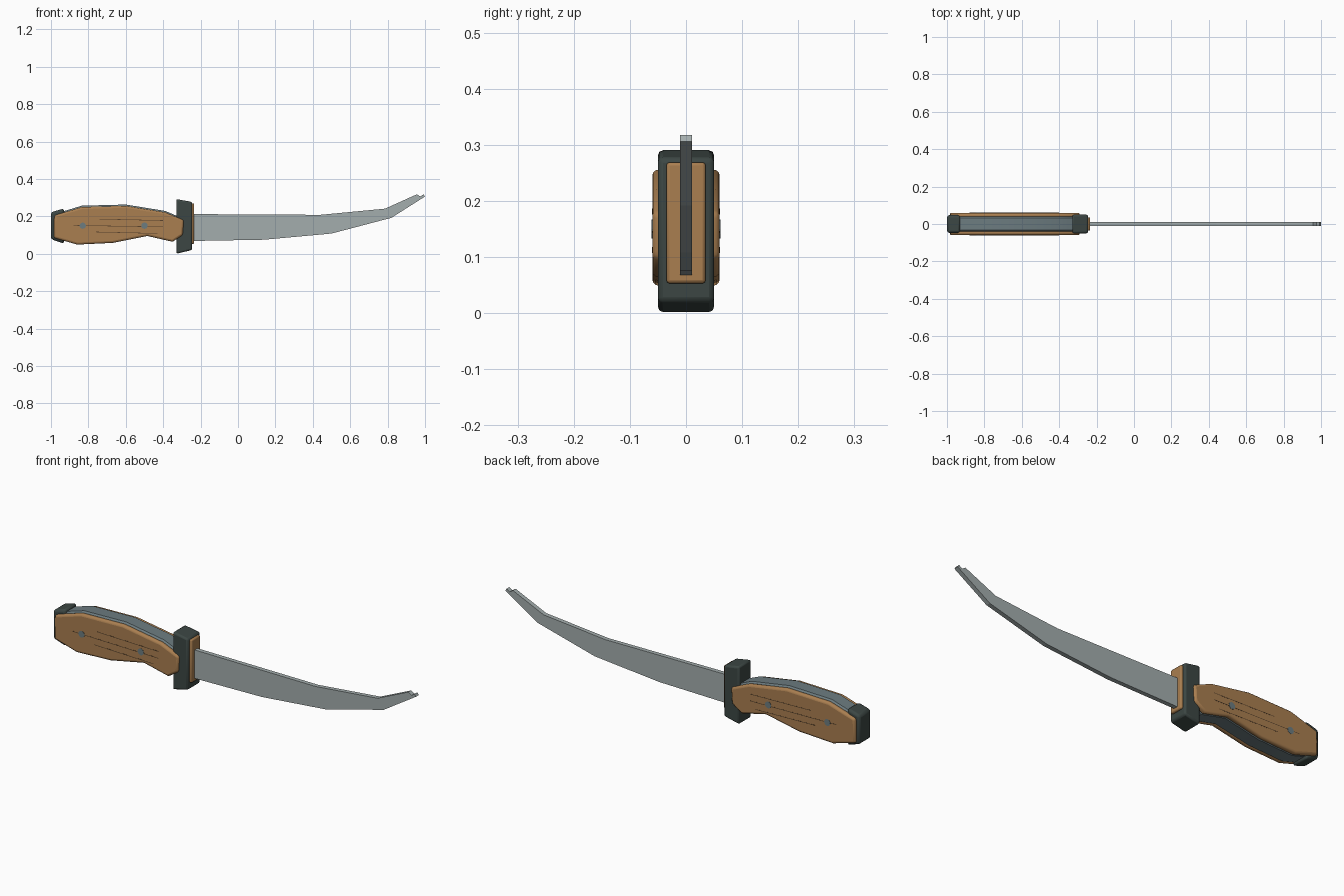
import bpy, bmesh, math
from mathutils import Matrix

if "Cube" in bpy.data.objects:
    bpy.data.objects.remove(bpy.data.objects["Cube"])


def material(name, rgb):
    m = bpy.data.materials.new(name)
    m.use_nodes = True
    m.diffuse_color = (*rgb, 1)
    bsdf = m.node_tree.nodes["Principled BSDF"]
    bsdf.inputs["Base Color"].default_value = (*rgb, 1)
    bsdf.inputs["Roughness"].default_value = 0.6
    return m


STEEL = material("blade steel", (0.37, 0.42, 0.42))
WOOD = material("warm wood", (0.40, 0.21, 0.08))
DARK = material("dark fittings", (0.045, 0.062, 0.057))
TANG = material("blue grey metal", (0.15, 0.20, 0.215))
GRAIN = material("wood groove", (0.10, 0.055, 0.025))


def finish(name, bm, mat, bevel=0, segments=2):
    bmesh.ops.recalc_face_normals(bm, faces=bm.faces)
    mesh = bpy.data.meshes.new(name)
    bm.to_mesh(mesh)
    bm.free()
    mesh.materials.append(mat)
    ob = bpy.data.objects.new(name, mesh)
    bpy.context.collection.objects.link(ob)
    if bevel:
        mod = ob.modifiers.new("Bevel", "BEVEL")
        mod.width = bevel
        mod.segments = segments
        mod.limit_method = "ANGLE"
        mod.angle_limit = math.radians(50)
        bpy.context.view_layer.objects.active = ob
        ob.select_set(True)
        bpy.ops.object.shade_smooth_by_angle(angle=math.radians(35))
        ob.select_set(False)
    return ob


def prism(name, outline, y0, y1, mat, bevel=0, segments=2):
    """Side outline in x and z, extruded from y0 to y1."""
    bm = bmesh.new()
    face = bm.faces.new([bm.verts.new((x, y0, z)) for x, z in outline])
    out = bmesh.ops.extrude_face_region(bm, geom=[face])
    for v in out["geom"]:
        if isinstance(v, bmesh.types.BMVert):
            v.co.y = y1
    return finish(name, bm, mat, bevel, segments)


# Curved blade with a notched tip
prism("blade", [(-0.26, 0.068), (0.14, 0.075), (0.5, 0.108), (0.82, 0.192),
                (1.0, 0.306), (0.992, 0.318), (0.975, 0.306), (0.957, 0.318),
                (0.786, 0.241), (0.44, 0.208), (-0.26, 0.212)],
      -0.011, 0.011, STEEL)

# Guard and collar
prism("guard", [(-0.33, 0), (-0.245, 0.02), (-0.245, 0.277), (-0.33, 0.292)],
      -0.05, 0.05, DARK, 0.009)
prism("collar", [(-0.26, 0.053), (-0.234, 0.053), (-0.234, 0.269), (-0.26, 0.269)],
      -0.035, 0.035, WOOD, 0.006)

# Handle core between the two wooden scales
top = [(-0.29, 0.18), (-0.39, 0.222), (-0.6, 0.256), (-0.835, 0.25), (-0.982, 0.205)]
bottom = [(-0.985, 0.085), (-0.86, 0.049), (-0.67, 0.058), (-0.485, 0.095),
          (-0.35, 0.064), (-0.295, 0.1)]
core = [(x, z + 0.007) for x, z in top] + bottom
prism("tang", core, -0.04, 0.04, TANG, 0.008, 1)

# Pommel cap
prism("pommel", [(-1.0, 0.078), (-0.93, 0.054), (-0.93, 0.242), (-1.0, 0.222)],
      -0.047, 0.047, DARK, 0.012)

# Scales, rivets and grain grooves on both sides
for side, s in (("right", -1), ("left", 1)):
    prism(side + "_scale", top + bottom, s * 0.033, s * 0.06, WOOD, 0.011, 3)
    for label, x in (("rear", -0.83), ("front", -0.5)):
        bm = bmesh.new()
        bmesh.ops.create_cone(
            bm, cap_ends=True, segments=12, radius1=0.017, radius2=0.017, depth=0.01,
            matrix=Matrix.Translation((x, s * 0.0562, 0.15)) @ Matrix.Rotation(math.pi / 2, 4, "X"))
        finish(f"{side}_{label}_rivet", bm, TANG)
    for i, (x0, x1, z) in enumerate([(-0.74, -0.4, 0.184), (-0.88, -0.4, 0.15), (-0.76, -0.43, 0.115)]):
        prism(f"{side}_groove_{i + 1}",
              [(x0, z), (x1, z - 0.008), (x1, z - 0.005), (x0, z + 0.003)],
              s * 0.057, s * 0.0604, GRAIN)
